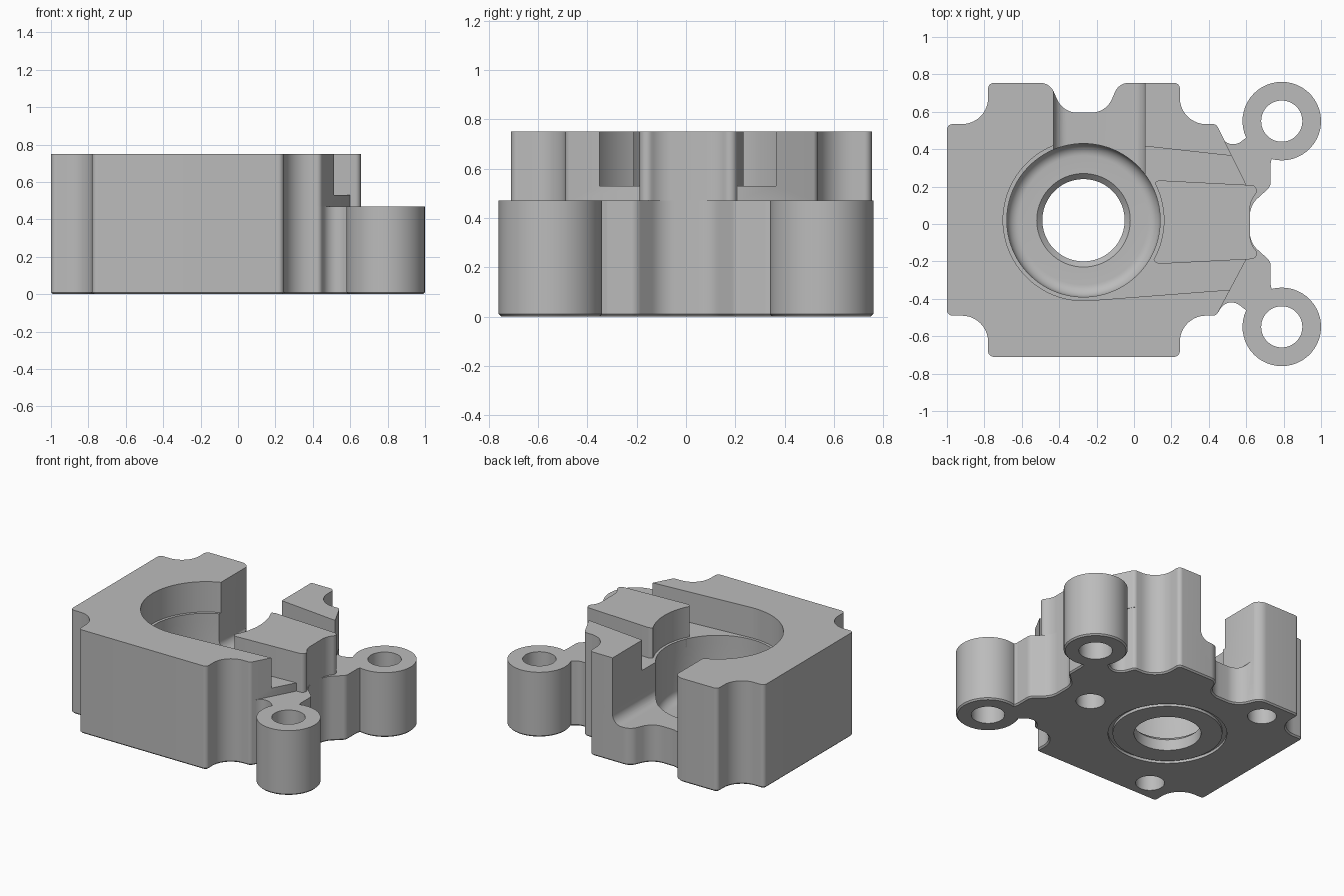
import bpy, bmesh, math
from mathutils import Vector

if "Cube" in bpy.data.objects:
    bpy.data.objects.remove(bpy.data.objects["Cube"], do_unlink=True)

BORE = (-0.27, 0.02)
BASE_TOP, LEDGE, TOP = 0.47, 0.53, 0.75

grey = bpy.data.materials.new("machined grey")
grey.use_nodes = True
grey.diffuse_color = (0.5, 0.5, 0.5, 1)
grey.node_tree.nodes["Principled BSDF"].inputs["Base Color"].default_value = (0.5, 0.5, 0.5, 1)


def rounded(points, steps=10):
    """Fillet each (x, y, radius) corner of a closed outline."""
    out = []
    for i, (x, y, r) in enumerate(points):
        p = Vector((x, y))
        if r == 0:
            out.append(p)
            continue
        a = (Vector(points[i - 1][:2]) - p).normalized()
        b = (Vector(points[(i + 1) % len(points)][:2]) - p).normalized()
        half = a.angle(b) / 2
        centre = p + (a + b).normalized() * (r / math.sin(half))
        start = p + a * (r / math.tan(half)) - centre
        end = p + b * (r / math.tan(half)) - centre
        turn = math.atan2(start.x * end.y - start.y * end.x, start.dot(end))
        for k in range(steps + 1):
            t = turn * k / steps
            c, s = math.cos(t), math.sin(t)
            out.append(centre + Vector((c * start.x - s * start.y, s * start.x + c * start.y)))
    return out


def flip(points, axis):
    """Mirror an outline run across y = axis, keeping its winding."""
    return [(x, 2 * axis - y, r) for x, y, r in reversed(points)]


def finish(bm, name):
    bmesh.ops.recalc_face_normals(bm, faces=bm.faces)
    mesh = bpy.data.meshes.new(name)
    bm.to_mesh(mesh)
    bm.free()
    mesh.materials.append(grey)
    obj = bpy.data.objects.new(name, mesh)
    bpy.context.collection.objects.link(obj)
    return obj


def prism(name, outline, z0, z1, chamfer=0):
    bm = bmesh.new()
    face = bm.faces.new([bm.verts.new((p[0], p[1], z0)) for p in outline])
    ext = bmesh.ops.extrude_face_region(bm, geom=[face], use_keep_orig=True)["geom"]
    for v in ext:
        if isinstance(v, bmesh.types.BMVert):
            v.co.z = z1
    bmesh.ops.recalc_face_normals(bm, faces=bm.faces)
    if chamfer:
        edges = [e for e in bm.edges if all(abs(v.co.z - z0) < 1e-5 for v in e.verts)]
        bmesh.ops.bevel(bm, geom=edges, offset=chamfer, segments=1, affect='EDGES', clamp_overlap=False)
    return finish(bm, name)


def disc(x, y, r, n=48, start=0, sweep=360):
    angles = [math.radians(start + sweep * k / n) for k in range(n + (sweep < 360))]
    return [(x + r * math.cos(a), y + r * math.sin(a), 0) for a in angles]


def revolve(name, profile, steps=96):
    """Spin a closed (radius, z) profile about the bore axis."""
    bm = bmesh.new()
    verts = [bm.verts.new((BORE[0] + r, BORE[1], z)) for r, z in profile]
    edges = [bm.edges.new((v, verts[(i + 1) % len(verts)])) for i, v in enumerate(verts)
             if profile[i][0] + profile[(i + 1) % len(verts)][0] > 0]
    bmesh.ops.spin(bm, geom=verts + edges, cent=(*BORE, 0), axis=(0, 0, 1),
                   angle=2 * math.pi, steps=steps, use_merge=False)
    bmesh.ops.remove_doubles(bm, verts=bm.verts, dist=1e-5)
    return finish(bm, name)


# Outline runs: block corners, back scallop, lugs and front scallop
corner_left = [(-1, -0.49, 0.03), (-0.78, -0.49, 0.14), (-0.78, -0.71, 0.03)]
corner_right = [(0.245, -0.71, 0.03), (0.245, -0.49, 0.14), (0.44, -0.49, 0.03)]
back_scallop = [(-0.08, 0.755, 0.08), (-0.15, 0.595, 0.12), (-0.38, 0.595, 0.12), (-0.45, 0.755, 0.08)]
LUGS = [(0.79, -0.55), (0.79, 0.55)]
lug_run = [(0.5, -0.385, 0.07)] + disc(*LUGS[0], 0.21, 40, 155, 310) + [
    (0.73, -0.32, 0.03), (0.73, -0.2, 0.05), (0.62, -0.1, 0.12)]
step_run = [(0.6, -0.19, 0)]
MID = 0.022


def body_outline(side, axis):
    return rounded(corner_left + corner_right + side + flip(side, axis)
                   + flip(corner_right, MID) + back_scallop + flip(corner_left, MID))


base = prism("base_with_lugs", body_outline(lug_run, 0), 0, BASE_TOP, 0.01)
upper = prism("upper_block", body_outline(step_run, 0.01), BASE_TOP, TOP)
wedge_run = [(0.1, -0.215, 0.04), (0.685, -0.185, 0.03), (0.62, -0.1, 0.12)]
wedge = prism("centre_wedge", rounded(wedge_run + flip(wedge_run, 0.01)), BASE_TOP, TOP)

# Cutters: stepped bore with a filleted floor, and the ring groove underneath
floor_fillet = [(0.345 + 0.065 * math.sin(a), 0.175 - 0.065 * math.cos(a))
                for a in [math.pi / 2 * k / 8 for k in range(9)]]
bore = revolve("bore_cutter", [(0, -0.1), (0.22, -0.1), (0.22, 0.08), (0.25, 0.11)] + floor_fillet
               + [(0.41, LEDGE), (0.43, LEDGE), (0.43, 0.9), (0, 0.9)])
groove = revolve("groove_cutter", [(0.36, -0.05), (0.39, -0.05), (0.39, 0.02), (0.36, 0.02)])

# Flared pocket around the wedge
pocket = prism("pocket_cutter", [(-0.25, -0.41), (0.47, -0.355), (1.1, -0.31), (1.1, 0.31),
                                 (0.47, 0.37), (-0.25, 0.45)], LEDGE, 0.9)

# Back channel with rounded floor corners, extruded along y
channel = prism("channel_cutter", rounded([(-0.43, 0.27, 0.07), (0.06, 0.27, 0.07),
                                           (0.06, 0.9, 0), (-0.43, 0.9, 0)]), 0.2, 1.0)
for v in channel.data.vertices:
    v.co.y, v.co.z = v.co.z, v.co.y
channel.data.flip_normals()

# Lug holes and three blind screw holes
holes = [prism("lug_hole_cutter", disc(x, y, 0.11), -0.1, 0.6) for x, y in LUGS]
for k in range(3):
    a = math.radians(120 * k)
    holes.append(prism("screw_hole_cutter", disc(BORE[0] + 0.66 * math.cos(a),
                                                 BORE[1] + 0.66 * math.sin(a), 0.095, 32), -0.1, 0.35))


def cut(obj, cutters):
    bpy.context.view_layer.objects.active = obj
    for c in cutters:
        c.hide_render = True
        mod = obj.modifiers.new("cut", 'BOOLEAN')
        mod.operation, mod.solver, mod.object = 'DIFFERENCE', 'EXACT', c
        bpy.ops.object.modifier_apply(modifier=mod.name)


cut(base, [bore, groove, channel] + holes)
cut(upper, [pocket, bore, channel])
cut(wedge, [bore])

for c in [bore, groove, pocket, channel] + holes:
    bpy.data.objects.remove(c, do_unlink=True)

# Smooth curved walls, keep edges crisp
bpy.ops.object.select_all(action='DESELECT')
for obj in (base, upper, wedge):
    obj.select_set(True)
bpy.context.view_layer.objects.active = base
bpy.ops.object.shade_smooth_by_angle(angle=math.radians(30))
